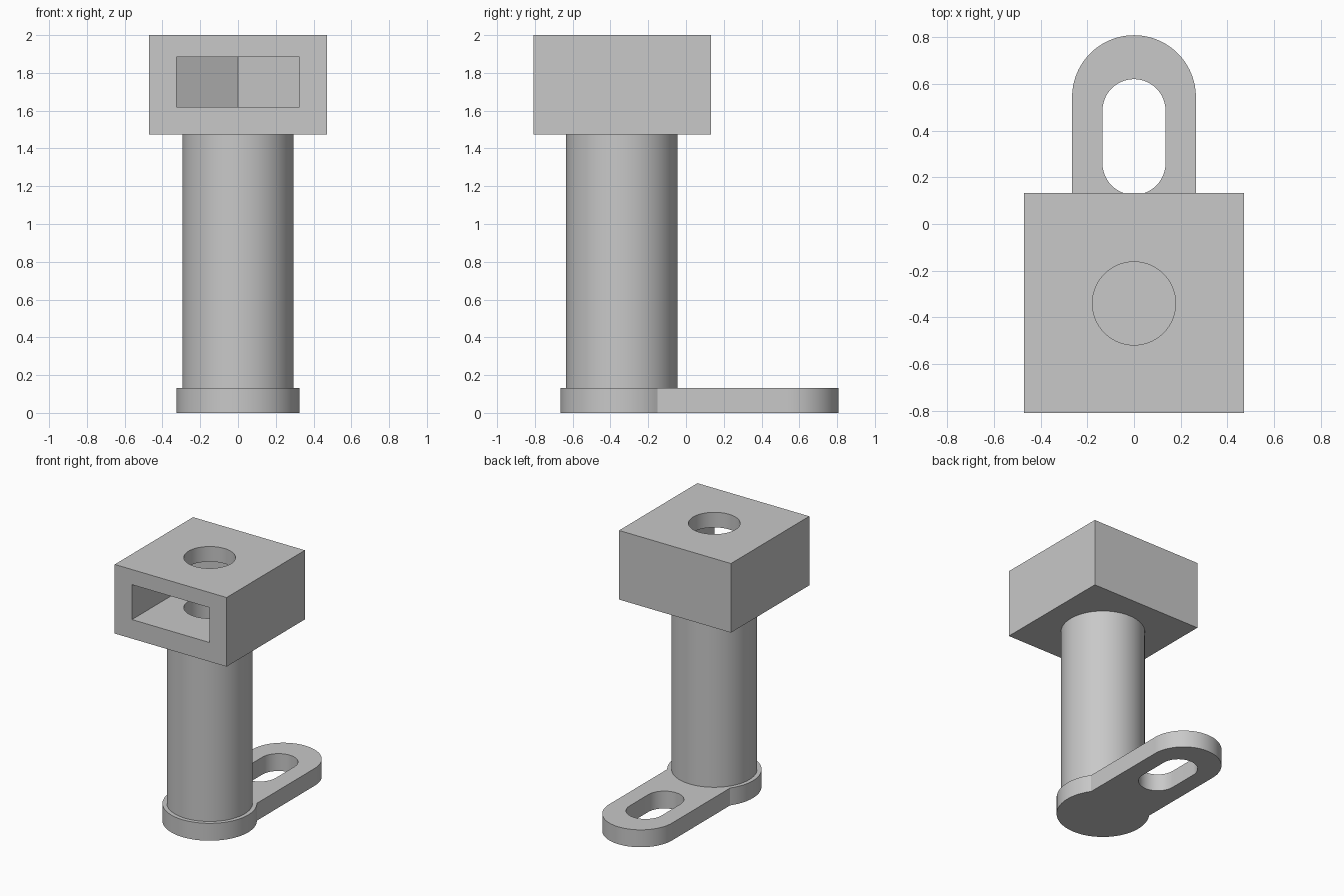
import bpy, bmesh
from math import sin, cos, pi, asin, sqrt, radians

if "Cube" in bpy.data.objects:
    bpy.data.objects.remove(bpy.data.objects["Cube"])

AXIS_Y = -0.34                      # centre line of post, hole and nut pocket

grey = bpy.data.materials.new("plain grey")
grey.use_nodes = True
colour = (0.58, 0.58, 0.58, 1)
grey.diffuse_color = colour
grey.node_tree.nodes["Principled BSDF"].inputs["Base Color"].default_value = colour


def arc(cy, r, start, end, n):
    """Points on an arc centred on the y axis."""
    return [(r * cos(start + (end - start) * i / n),
             cy + r * sin(start + (end - start) * i / n)) for i in range(n + 1)]


def prism(name, outline, z0, z1):
    """Extrude a plan outline between two heights."""
    bm = bmesh.new()
    face = bm.faces.new([bm.verts.new((x, y, z0)) for x, y in outline])
    top = bmesh.ops.extrude_face_region(bm, geom=[face])["geom"]
    verts = [v for v in top if isinstance(v, bmesh.types.BMVert)]
    bmesh.ops.translate(bm, verts=verts, vec=(0, 0, z1 - z0))
    bmesh.ops.recalc_face_normals(bm, faces=bm.faces)
    mesh = bpy.data.meshes.new(name)
    bm.to_mesh(mesh)
    bm.free()
    mesh.materials.append(grey)
    obj = bpy.data.objects.new(name, mesh)
    bpy.context.collection.objects.link(obj)
    return obj


def cylinder(name, r, z0, z1):
    return prism(name, arc(AXIS_Y, r, 0, 2 * pi, 96)[:-1], z0, z1)


def finish(obj, cutters=()):
    """Cut the openings, then smooth the curved walls."""
    bpy.ops.object.select_all(action='DESELECT')
    bpy.context.view_layer.objects.active = obj
    obj.select_set(True)
    for cutter in cutters:
        mod = obj.modifiers.new("cut", 'BOOLEAN')
        mod.operation = 'DIFFERENCE'
        mod.solver = 'EXACT'
        mod.object = cutter
        bpy.ops.object.modifier_apply(modifier=mod.name)
    bpy.ops.object.shade_smooth_by_angle(angle=radians(30))


# Cutters: screw hole, hexagonal nut pocket open to the front, lug slot
screw_hole = cylinder("screw_hole_cutter", 0.178, 0.15, 2.1)
half = 0.325
point = half / cos(pi / 6)
nut_pocket = prism("nut_pocket_cutter",
                   [(-half, -0.9), (half, -0.9), (half, AXIS_Y + point / 2),
                    (0, AXIS_Y + point), (-half, AXIS_Y + point / 2)], 1.62, 1.885)
slot = prism("slot_cutter",
             arc(0.485, 0.135, 0, pi, 32) + arc(0.26, 0.135, pi, 2 * pi, 32), -0.1, 0.3)

# Square head holding the nut
head = prism("head", [(-0.47, -0.808), (0.47, -0.808), (0.47, 0.132), (-0.47, 0.132)],
             1.475, 2.0)
finish(head, [nut_pocket, screw_hole])

# Round post
post = cylinder("post", 0.295, 0.1, 1.475)
finish(post, [screw_hole])

# Foot: round pad joined to a round-ended slotted lug
pad_r, lug_r = 0.325, 0.265
join = asin(sqrt(pad_r ** 2 - lug_r ** 2) / pad_r)
foot = prism("foot_with_slotted_lug",
             arc(0.543, lug_r, 0, pi, 48) + arc(AXIS_Y, pad_r, pi - join, 2 * pi + join, 72),
             0, 0.132)
finish(foot, [slot])

for cutter in (screw_hole, nut_pocket, slot):
    bpy.data.objects.remove(cutter)
